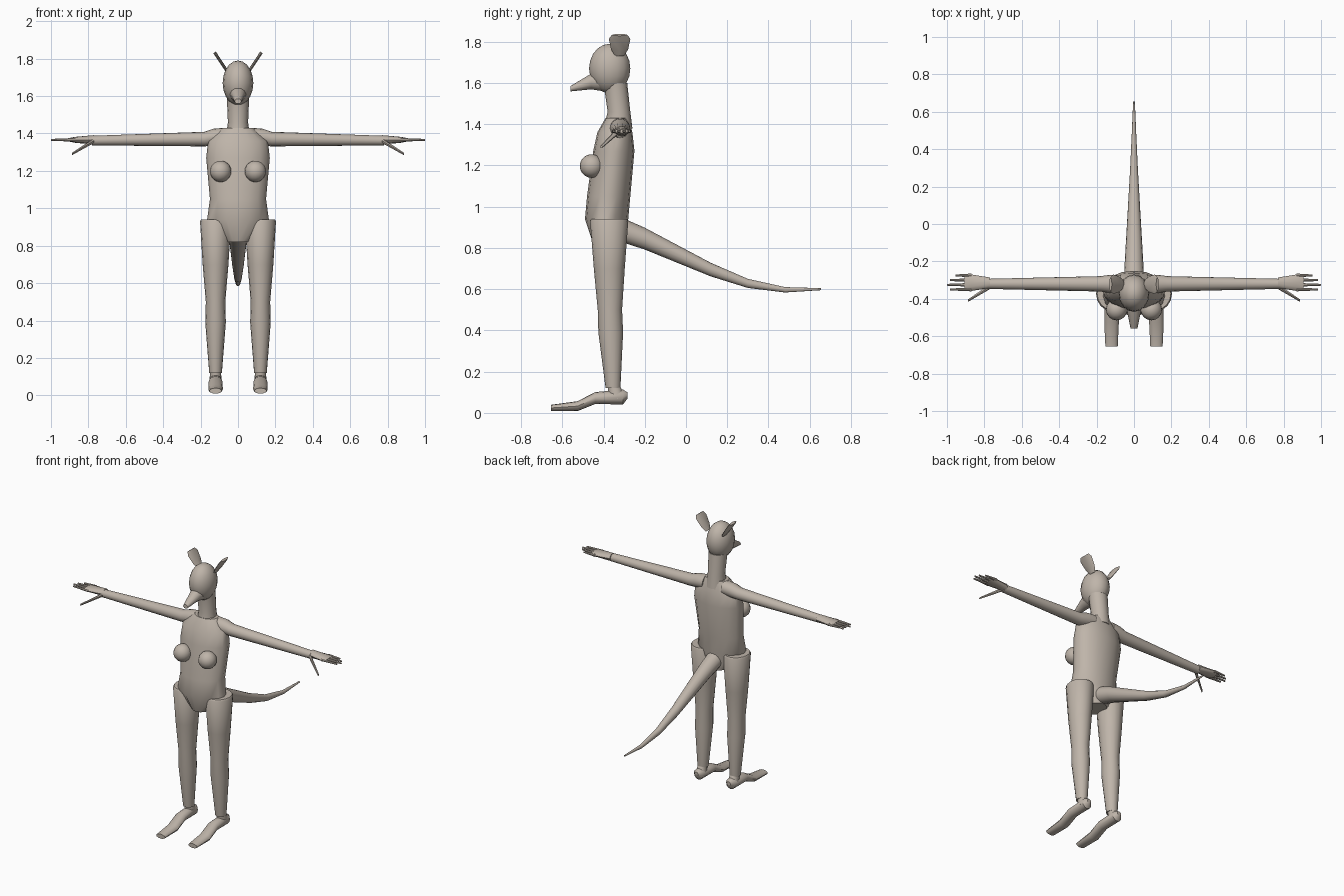
import bpy, bmesh, math
from mathutils import Matrix, Vector

if "Cube" in bpy.data.objects:
    bpy.data.objects.remove(bpy.data.objects["Cube"], do_unlink=True)

skin = bpy.data.materials.new("warm_grey")
skin.use_nodes = True
skin.diffuse_color = (.52, .46, .4, 1)
skin.node_tree.nodes["Principled BSDF"].inputs["Base Color"].default_value = skin.diffuse_color

X_AXIS = Vector((1, 0, 0))
Y_AXIS = Vector((0, 1, 0))
Z_AXIS = Vector((0, 0, 1))


def finish(name, bm, paired):
    """Turn a bmesh into a smooth shaded object, mirrored when it is one of a pair."""
    bmesh.ops.recalc_face_normals(bm, faces=bm.faces)
    mesh = bpy.data.meshes.new(name)
    bm.to_mesh(mesh)
    bm.free()
    mesh.materials.append(skin)
    obj = bpy.data.objects.new(name, mesh)
    bpy.context.collection.objects.link(obj)
    bpy.ops.object.select_all(action='DESELECT')
    obj.select_set(True)
    bpy.context.view_layer.objects.active = obj
    bpy.ops.object.shade_smooth_by_angle(angle=math.radians(40))
    if paired:
        mirror = obj.modifiers.new("other_side", 'MIRROR')
        mirror.use_mirror_merge = False


def loft(name, rings, across, up, sides=16, paired=False):
    """Skin elliptical rings, each given as centre, radius across and radius up."""
    bm = bmesh.new()
    loops = []
    for centre, radius_across, radius_up in rings:
        loop = []
        for step in range(sides):
            turn = math.tau * step / sides
            offset = across * radius_across * math.cos(turn) + up * radius_up * math.sin(turn)
            loop.append(bm.verts.new(Vector(centre) + offset))
        loops.append(loop)
    for lower, upper in zip(loops, loops[1:]):
        for i in range(sides):
            bm.faces.new((lower[i - 1], lower[i], upper[i], upper[i - 1]))
    bm.faces.new(loops[0])
    bm.faces.new(loops[-1])
    finish(name, bm, paired)


def column(name, levels, x=0, paired=False):
    """Upright loft, each level given as height, half width, front and back."""
    rings = []
    for height, half_width, front, back in levels:
        centre = (x, (front + back) / 2, height)
        rings.append((centre, half_width, (back - front) / 2))
    loft(name, rings, X_AXIS, Y_AXIS, paired=paired)


def ellipsoid(name, centre, radii, paired=False):
    bm = bmesh.new()
    bmesh.ops.create_uvsphere(bm, u_segments=16, v_segments=10, radius=1)
    bm.transform(Matrix.LocRotScale(Vector(centre), None, Vector(radii)))
    finish(name, bm, paired)


# Torso and neck
column("torso", [
    (.82, .065, -.45, -.29),
    (.94, .165, -.49, -.28),
    (1.05, .15, -.48, -.27),
    (1.27, .17, -.45, -.25),
    (1.36, .16, -.43, -.26),
    (1.43, .08, -.39, -.28),
])
column("neck", [(1.38, .065, -.4, -.26), (1.46, .054, -.38, -.27), (1.6, .06, -.4, -.285)])
ellipsoid("breasts", (.093, -.458, 1.197), (.057, .057, .057), paired=True)

# Head with a tapering snout
ellipsoid("head", (0, -.37, 1.67), (.082, .1, .12))
loft("snout", [
    ((0, -.4, 1.615), .05, .055),
    ((0, -.46, 1.607), .038, .038),
    ((0, -.56, 1.572), .018, .013),
], X_AXIS, Z_AXIS, sides=12)

# Ears: thin leaning plates that widen upward, then round off
ear_root = Vector((.06, -.322, 1.735))
ear_tip = Vector((.125, -.322, 1.833))
ear_thin = (ear_tip - ear_root).cross(Y_AXIS).normalized()
ear_outline = ((0, .025), (.3, .042), (.8, .052), (1, .038))
loft("ears", [(ear_root.lerp(ear_tip, part), .008, width) for part, width in ear_outline],
     ear_thin, Y_AXIS, sides=8, paired=True)

# Tail: droops backward and levels out, thinning steadily
tail_path = ((-.33, .895, .06), (-.2, .845, .053), (.12, .695, .033),
             (.3, .628, .022), (.48, .597, .013), (.655, .6, .005))
loft("tail", [((0, y, z), radius * .93, radius) for y, z, radius in tail_path], X_AXIS, Z_AXIS)

# Arms and hands
ARM_Y = -.32
arm_shape = ((.07, 1.385, .048), (.13, 1.38, .048), (.18, 1.37, .041), (.78, 1.362, .027))
loft("arms", [((x, ARM_Y, z), radius, radius * .95) for x, z, radius in arm_shape],
     Y_AXIS, Z_AXIS, paired=True)
PALM_Z = 1.366
palm_shape = ((.77, .028, .025), (.87, .044, .016), (.905, .043, .009))
loft("hands", [((x, ARM_Y + .006, PALM_Z), width, thickness) for x, width, thickness in palm_shape],
     Y_AXIS, Z_AXIS, sides=12, paired=True)


def digit(name, root, tip, root_radius):
    tip_radius = root_radius / 2
    loft(name, [(root, root_radius, root_radius), (tip, tip_radius, tip_radius)],
         Y_AXIS, Z_AXIS, sides=8, paired=True)


# Fingers spread evenly over the palm, the third one longest
for name, place, reach in (("little", 0, .955), ("ring", 1, .985), ("middle", 2, 1), ("index", 3, .985)):
    finger_y = -.275 - place * .025
    digit(name + "_fingers", (.87, finger_y, PALM_Z), (reach, finger_y, PALM_Z), .01)
digit("thumbs", (.77, -.335, 1.362), (.888, -.41, 1.29), .013)

# Legs, with a slight swelling at the knee and a flat rim at the hip
LEG_X = .12
column("legs", [
    (.12, .034, -.39, -.318),
    (.39, .055, -.425, -.305),
    (.5, .052, -.428, -.31),
    (.7, .069, -.447, -.297),
    (.93, .083, -.465, -.28),
    (.94, .077, -.458, -.286),
], x=LEG_X, paired=True)
column("ankles", [(.07, .034, -.375, -.29), (.13, .028, -.38, -.32)], x=LEG_X, paired=True)

# Long feet: raised heel, sloping instep, flat toes
foot_path = ((-.283, .085, .014, .014), (-.305, .077, .034, .036), (-.44, .072, .037, .029),
             (-.525, .033, .039, .024), (-.655, .024, .033, .015))
loft("feet", [((LEG_X, y, z), width, height) for y, z, width, height in foot_path],
     X_AXIS, Z_AXIS, sides=12, paired=True)
